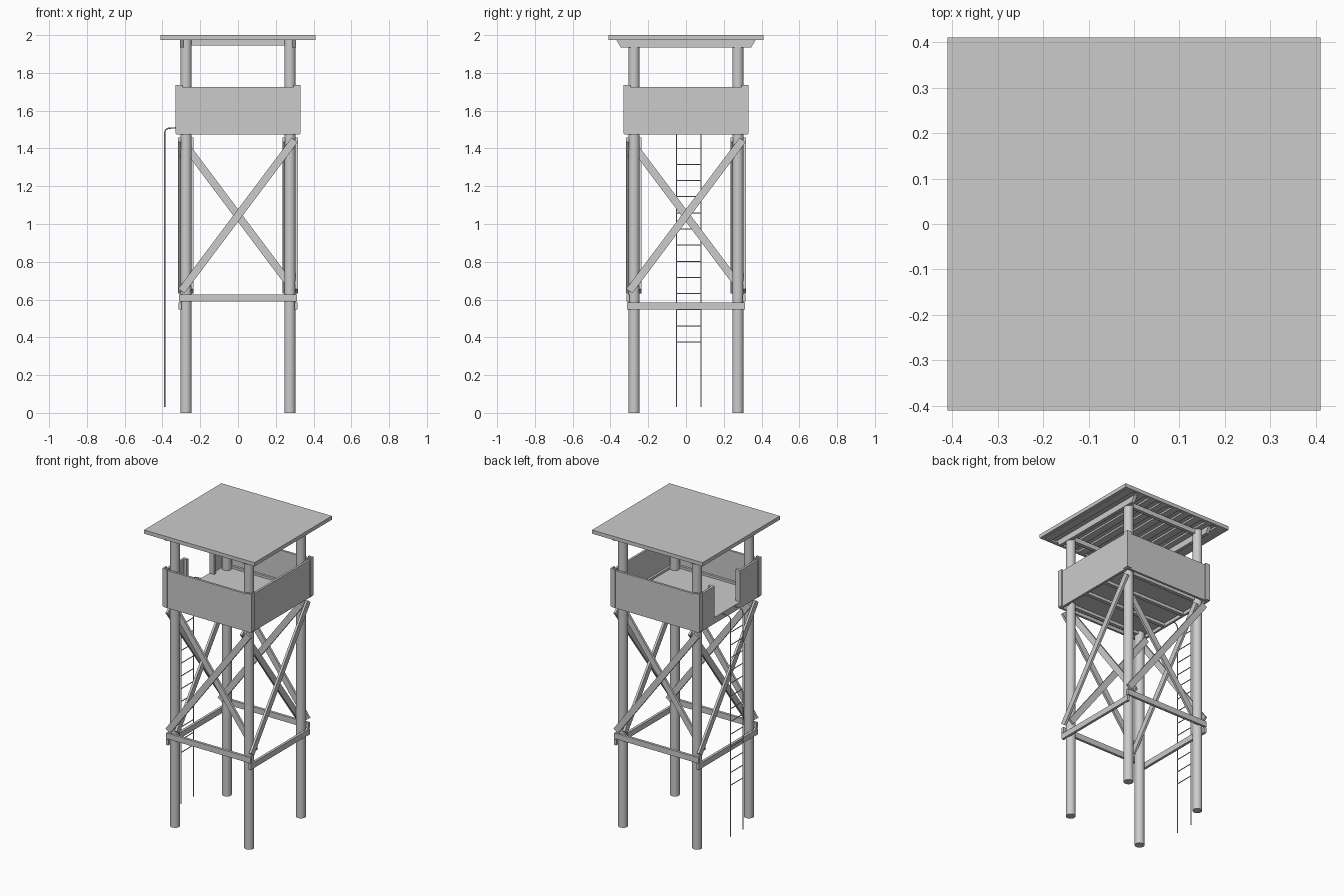
import bpy, bmesh, math
from mathutils import Matrix, Vector

cube = bpy.data.objects.get("Cube")
if cube:
    bpy.data.objects.remove(cube, do_unlink=True)

grey = bpy.data.materials.new("plain_grey")
grey.use_nodes = True
colour = (0.6, 0.6, 0.6, 1)
grey.diffuse_color = colour
grey.node_tree.nodes["Principled BSDF"].inputs["Base Color"].default_value = colour


def finish(name, bm, turn=0):
    """Turn quarter steps around z and link as an object."""
    bm.transform(Matrix.Rotation(turn * math.pi / 2, 4, 'Z'))
    bmesh.ops.recalc_face_normals(bm, faces=bm.faces)
    mesh = bpy.data.meshes.new(name)
    bm.to_mesh(mesh)
    bm.free()
    mesh.materials.append(grey)
    obj = bpy.data.objects.new(name, mesh)
    bpy.context.collection.objects.link(obj)
    return obj


def box(name, x, y, z, turn=0):
    """Box from (min, max) pairs."""
    bm = bmesh.new()
    bmesh.ops.create_cube(bm, size=1)
    for v in bm.verts:
        v.co = [r[0] if c < 0 else r[1] for c, r in zip(v.co, (x, y, z))]
    return finish(name, bm, turn)


def prism(name, outline, y0, y1, turn=0):
    """Outline in the xz plane, extruded along y."""
    bm = bmesh.new()
    face = bm.faces.new([bm.verts.new((x, y0, z)) for x, z in outline])
    out = bmesh.ops.extrude_face_region(bm, geom=[face])
    moved = [g for g in out["geom"] if isinstance(g, bmesh.types.BMVert)]
    bmesh.ops.translate(bm, verts=moved, vec=(0, y1 - y0, 0))
    return finish(name, bm, turn)


def brace(name, x0, z0, x1, z1, width, y0, y1, turn):
    a, b = Vector((x0, z0)), Vector((x1, z1))
    d = (b - a).normalized()
    n = Vector((-d.y, d.x)) * width / 2
    return prism(name, [a + n, a - n, b - n, b + n], y0, y1, turn)


def rod(name, points, radius, sides):
    """Round bar along a path, as a bevelled curve turned into a mesh."""
    curve = bpy.data.curves.new(name, 'CURVE')
    curve.dimensions = '3D'
    curve.bevel_depth = radius
    curve.bevel_resolution = sides // 2 - 2
    curve.use_fill_caps = True
    line = curve.splines.new('POLY')
    line.points.add(len(points) - 1)
    for p, co in zip(line.points, points):
        p.co = (*co, 1)
    temp = bpy.data.objects.new(name + "_path", curve)
    bpy.context.collection.objects.link(temp)
    bpy.context.view_layer.update()
    mesh = bpy.data.meshes.new_from_object(temp.evaluated_get(bpy.context.evaluated_depsgraph_get()))
    bpy.data.objects.remove(temp)
    mesh.materials.clear()
    mesh.materials.append(grey)
    obj = bpy.data.objects.new(name, mesh)
    bpy.context.collection.objects.link(obj)
    return obj


# Round legs
for i in range(4):
    bm = bmesh.new()
    bmesh.ops.create_cone(bm, cap_ends=True, segments=24, radius1=0.03, radius2=0.03, depth=1.975,
                          matrix=Matrix.Translation((-0.275, -0.275, 0.9875)))
    leg = finish("leg", bm, i)
    bpy.ops.object.select_all(action='DESELECT')
    leg.select_set(True)
    bpy.context.view_layer.objects.active = leg
    bpy.ops.object.shade_smooth_by_angle()

# Cross braces, lower rails and corner strips on each face
for i in range(4):
    brace("outer_brace", -0.3, 0.645, 0.3, 1.445, 0.04, -0.318, -0.303, i)
    brace("inner_brace", 0.3, 0.645, -0.3, 1.445, 0.04, -0.25, -0.235, i)
    low = 0.59 if i % 2 == 0 else 0.547
    box("lower_rail", (-0.313, 0.313), (-0.315, -0.298), (low, low + 0.038), i)
    for s in (-1, 1):
        box("corner_strip", sorted((s * 0.33, s * 0.295)), (-0.33, -0.32), (1.48, 1.735), i)

# Parapet walls, with the doorway on the ladder side
for i in range(3):
    box("parapet", (-0.325, 0.325), (-0.325, -0.31), (1.473, 1.725), i)
for y in ((-0.325, -0.11), (0.16, 0.325)):
    box("doorway_parapet", (-0.325, -0.31), y, (1.473, 1.725))
for y in ((-0.13, -0.11), (0.16, 0.18)):
    box("doorway_post", (-0.312, -0.29), y, (1.5, 1.725))
box("doorway_sill", (-0.325, -0.31), (-0.11, 0.16), (1.473, 1.515))

# Floor, joists and inner curb
box("floor", (-0.312, 0.312), (-0.312, 0.312), (1.495, 1.515))
for k in range(4):
    y = -0.27 + 0.18 * k
    box("floor_joist", (-0.311, 0.311), (y - 0.012, y + 0.012), (1.475, 1.496))
for i in range(3):
    box("floor_curb", (-0.31, 0.31), (-0.312, -0.295), (1.51, 1.53), i)

# Roof sheet, rim, slats and beams
h = 0.41
box("roof_sheet", (-h, h), (-h, h), (1.988, 2.0))
for i in range(4):
    box("roof_rim", (-h, h), (-h, 0.02 - h), (1.975, 1.989), i)
for k in range(9):
    x = -0.36 + 0.09 * k
    box("roof_slat", (x - 0.025, x + 0.025), (-0.395, 0.395), (1.976, 1.989))
taper = [(-0.37, 1.976), (-0.345, 1.935), (0.345, 1.935), (0.37, 1.976)]
for i in (1, 3):
    prism("roof_side_beam", taper, -0.307, -0.285, i)
for i in (0, 2):
    box("roof_cross_beam", (-0.29, 0.29), (-0.285, -0.262), (1.945, 1.977), i)

# Ladder: hooked rails and rungs
for y in (-0.05, 0.08):
    rod("ladder_rail", [(-0.388, y, 0.03), (-0.388, y, 1.485), (-0.382, y, 1.5),
                        (-0.368, y, 1.507), (-0.31, y, 1.51)], 0.0035, 6)
for k in range(13):
    z = 0.375 + 0.0855 * k
    rod("ladder_rung", [(-0.388, -0.05, z), (-0.388, 0.08, z)], 0.003, 6)
